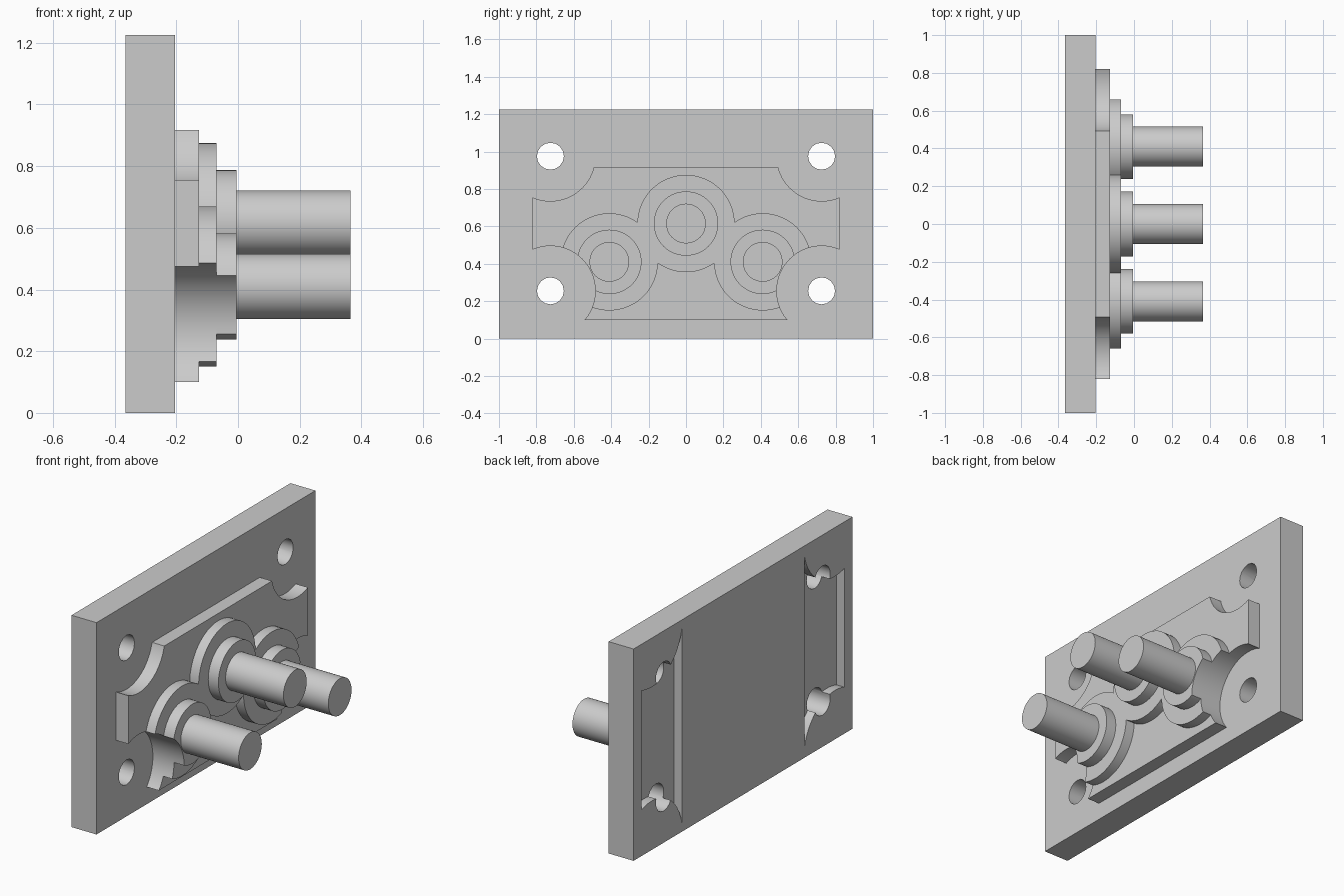
import bpy
from math import pi, radians

cube = bpy.data.objects.get("Cube")
if cube:
    bpy.data.objects.remove(cube, do_unlink=True)

grey = bpy.data.materials.new("plain_grey")
grey.use_nodes = True
colour = (0.6, 0.6, 0.6, 1)
grey.diffuse_color = colour
grey.node_tree.nodes["Principled BSDF"].inputs["Base Color"].default_value = colour


def box(name, x, y, z):
    """Box from (min, max) pairs along each axis."""
    bpy.ops.mesh.primitive_cube_add(size=1, location=[(a + b) / 2 for a, b in (x, y, z)])
    ob = bpy.context.object
    ob.name = name
    ob.scale = [b - a for a, b in (x, y, z)]
    bpy.ops.object.transform_apply(location=True, rotation=True, scale=True)
    ob.data.materials.append(grey)
    return ob


def disc(name, y, z, radius, x, sides=64):
    """Cylinder lying along x between a (min, max) pair."""
    bpy.ops.mesh.primitive_cylinder_add(vertices=sides, radius=radius, depth=x[1] - x[0],
                                        location=((x[0] + x[1]) / 2, y, z),
                                        rotation=(0, pi / 2, 0))
    ob = bpy.context.object
    ob.name = name
    bpy.ops.object.transform_apply(location=True, rotation=True, scale=True)
    ob.data.materials.append(grey)
    return ob


def combine(ob, tool, operation="DIFFERENCE"):
    """Apply a boolean, then discard the tool."""
    bpy.ops.object.select_all(action="DESELECT")
    bpy.context.view_layer.objects.active = ob
    ob.select_set(True)
    mod = ob.modifiers.new("cut", "BOOLEAN")
    mod.operation, mod.solver, mod.object = operation, "EXACT", tool
    bpy.ops.object.modifier_apply(modifier=mod.name)
    bpy.data.objects.remove(tool, do_unlink=True)


def smooth(ob):
    bpy.ops.object.select_all(action="DESELECT")
    bpy.context.view_layer.objects.active = ob
    ob.select_set(True)
    bpy.ops.object.shade_smooth_by_angle(angle=radians(30))


BACK, FACE, STEP1, STEP2, STEP3, TIP = -0.365, -0.205, -0.127, -0.07, -0.005, 0.365
HEIGHT = 1.225
THROUGH = (-0.5, 0.5)
HOLES = [(y, z) for y in (-0.725, 0.725) for z in (0.255, 0.975)]
PINS = {"left": (0.41, 0.41), "centre": (0, 0.615), "right": (-0.41, 0.41)}


def clear_corners(ob, corners):
    for y, z in corners:
        combine(ob, disc("corner_cutter", y, z, 0.24, THROUGH))


# Mounting plate with a shallow recess behind each pair of holes
plate = box("mounting_plate", (BACK, FACE), (-1, 1), (0, HEIGHT))
for side in (-1, 1):
    edges = sorted((side * 0.56, side * 0.927))
    pocket = box("pocket_cutter", (BACK - 0.05, BACK + 0.05), edges, (0.05, HEIGHT - 0.05))
    for z in (0, HEIGHT):
        combine(pocket, disc("pocket_corner", side * 0.838, z, 0.283, THROUGH))
    combine(plate, pocket)
for y, z in HOLES:
    combine(plate, disc("hole_cutter", y, z, 0.072, THROUGH, 16))
smooth(plate)

# Raised panel scooped out around the bolt holes
panel = box("raised_panel", (FACE, STEP1), (-0.82, 0.82), (0.1, 0.917))
clear_corners(panel, HOLES)
smooth(panel)

# Three merged round lobes on the panel
lobes = disc("round_lobes", *PINS["centre"], 0.26, (STEP1, STEP2))
for side in ("left", "right"):
    combine(lobes, disc("lobe", *PINS[side], 0.26, (STEP1, STEP2)), "UNION")
clear_corners(lobes, HOLES)
smooth(lobes)

# A collar and a pin on every lobe
for side, (y, z) in PINS.items():
    collar = disc(side + "_collar", y, z, 0.172, (STEP2, STEP3))
    clear_corners(collar, [h for h in HOLES if h[0] * y > 0 and h[1] < 0.5])
    smooth(collar)
    smooth(disc(side + "_pin", y, z, 0.106, (STEP3, TIP)))
